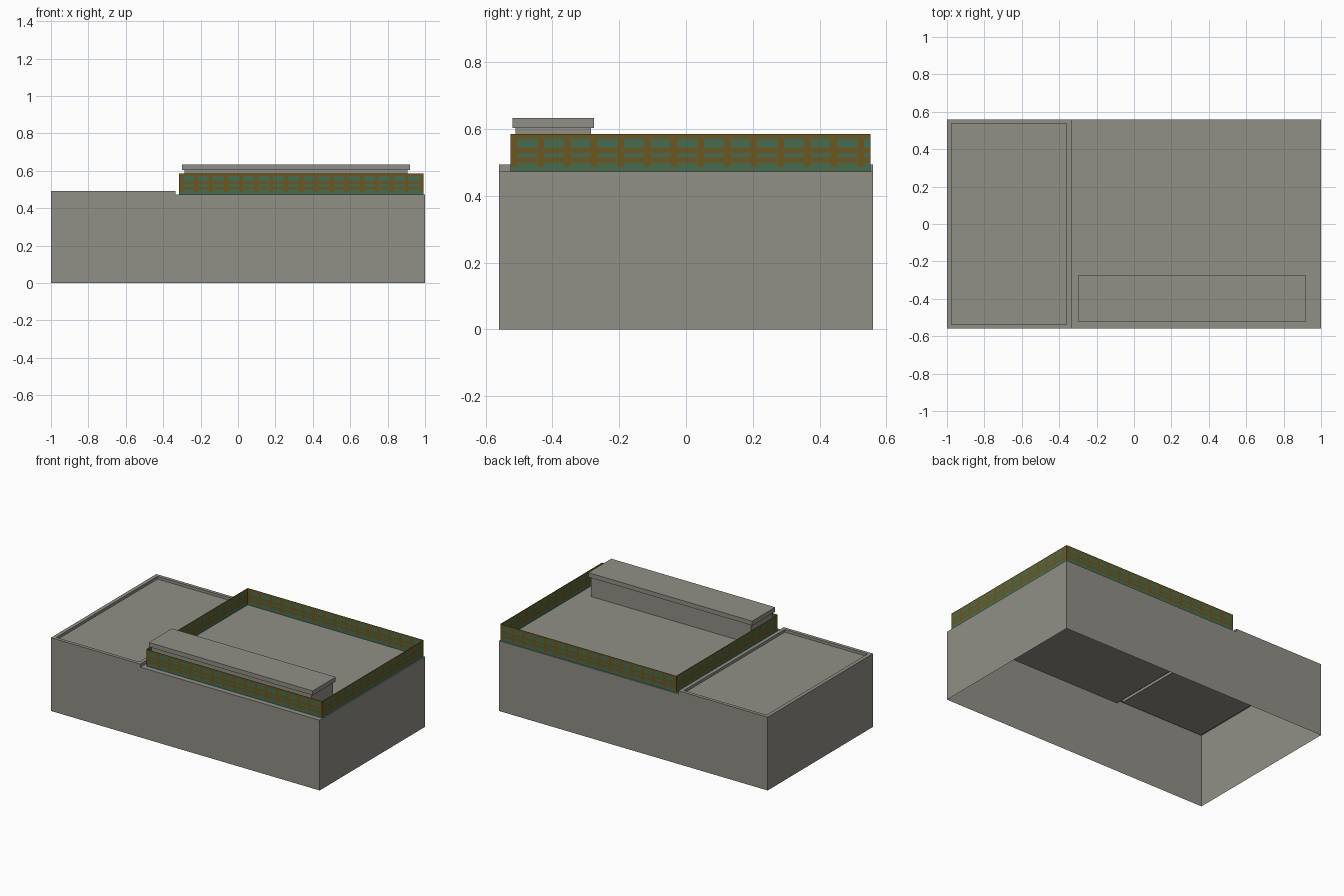
import bpy, bmesh

if "Cube" in bpy.data.objects:
    bpy.data.objects.remove(bpy.data.objects["Cube"])

def material(name, col):
    m = bpy.data.materials.new(name)
    m.diffuse_color = (*col, 1)
    m.use_nodes = True
    m.node_tree.nodes["Principled BSDF"].inputs["Base Color"].default_value = m.diffuse_color
    return m

GREY = material("concrete grey", (0.28, 0.272, 0.24))
BROWN = material("rust brown", (0.145, 0.095, 0.014))
GREEN = material("weathered green", (0.068, 0.148, 0.078))

def finish(name, bm, mats, recalc=False):
    bmesh.ops.remove_doubles(bm, verts=bm.verts, dist=1e-5)
    if recalc:
        bmesh.ops.recalc_face_normals(bm, faces=bm.faces)
    me = bpy.data.meshes.new(name)
    bm.to_mesh(me)
    bm.free()
    for m in mats:
        me.materials.append(m)
    ob = bpy.data.objects.new(name, me)
    bpy.context.collection.objects.link(ob)
    return ob

def face(bm, pts):
    return bm.faces.new([bm.verts.new(p) for p in pts])

def rect(x0, x1, y0, y1, z):
    return [(x0, y0, z), (x1, y0, z), (x1, y1, z), (x0, y1, z)]

def box(name, x0, x1, y0, y1, z0, z1):
    bm = bmesh.new()
    lo, hi = rect(x0, x1, y0, y1, z0), rect(x0, x1, y0, y1, z1)
    face(bm, lo[::-1])
    face(bm, hi)
    for i in range(4):
        j = (i + 1) % 4
        face(bm, [lo[i], lo[j], hi[j], hi[i]])
    return finish(name, bm, [GREY])

# Building shell, open underneath, with the left wing slightly taller
Y, XD, ZR, ZL, ZF = 0.56, -0.335, 0.472, 0.493, 0.475
bm = bmesh.new()
profile = [(-1, 0), (1, 0), (1, ZR), (XD, ZR), (XD, ZL), (-1, ZL)]
face(bm, [(x, -Y, z) for x, z in profile])
face(bm, [(x, Y, z) for x, z in profile][::-1])
face(bm, [(1, -Y, 0), (1, Y, 0), (1, Y, ZR), (1, -Y, ZR)])
face(bm, [(-1, Y, 0), (-1, -Y, 0), (-1, -Y, ZL), (-1, Y, ZL)])
face(bm, [(XD, -Y, ZR), (XD, Y, ZR), (XD, Y, ZL), (XD, -Y, ZL)])
face(bm, rect(XD, 1, -Y, Y, ZR))
# Left roof: raised rim around a shallow recess
outer = rect(-1, XD, -Y, Y, ZL)
inner = rect(-0.975, -0.36, -0.537, 0.537, ZL)
floor = rect(-0.975, -0.36, -0.537, 0.537, ZF)
for i in range(4):
    j = (i + 1) % 4
    face(bm, [outer[i], outer[j], inner[j], inner[i]])
    face(bm, [inner[i], inner[j], floor[j], floor[i]])
face(bm, floor)
finish("building_shell", bm, [GREY])

# Roof fence: thin sheets with a woven two-colour pattern
bm = bmesh.new()
corners = rect(-0.315, 0.993, -0.525, 0.553, 0)
rows, z0, z1 = 8, 0.472, 0.585
for i in range(4):
    a, b = corners[i], corners[(i + 1) % 4]
    n = round((abs(b[0] - a[0]) + abs(b[1] - a[1])) / 0.02)
    for c in range(n):
        p, q = [(a[0] + (b[0] - a[0]) * t / n, a[1] + (b[1] - a[1]) * t / n)
                for t in (c, c + 1)]
        for r in range(rows):
            lo, hi = [z0 + (z1 - z0) * k / rows for k in (r, r + 1)]
            f = face(bm, [(*p, lo), (*q, lo), (*q, hi), (*p, hi)])
            f.material_index = 0 if r in (2, 4, 7) or (c % 4 == 0 and r > 0) else 1
finish("roof_fence", bm, [BROWN, GREEN])

# Long rooftop unit with an overhanging lid
box("rooftop_unit", -0.285, 0.905, -0.51, -0.285, ZR, 0.605)
box("rooftop_unit_lid", -0.30, 0.92, -0.52, -0.275, 0.603, 0.633)
